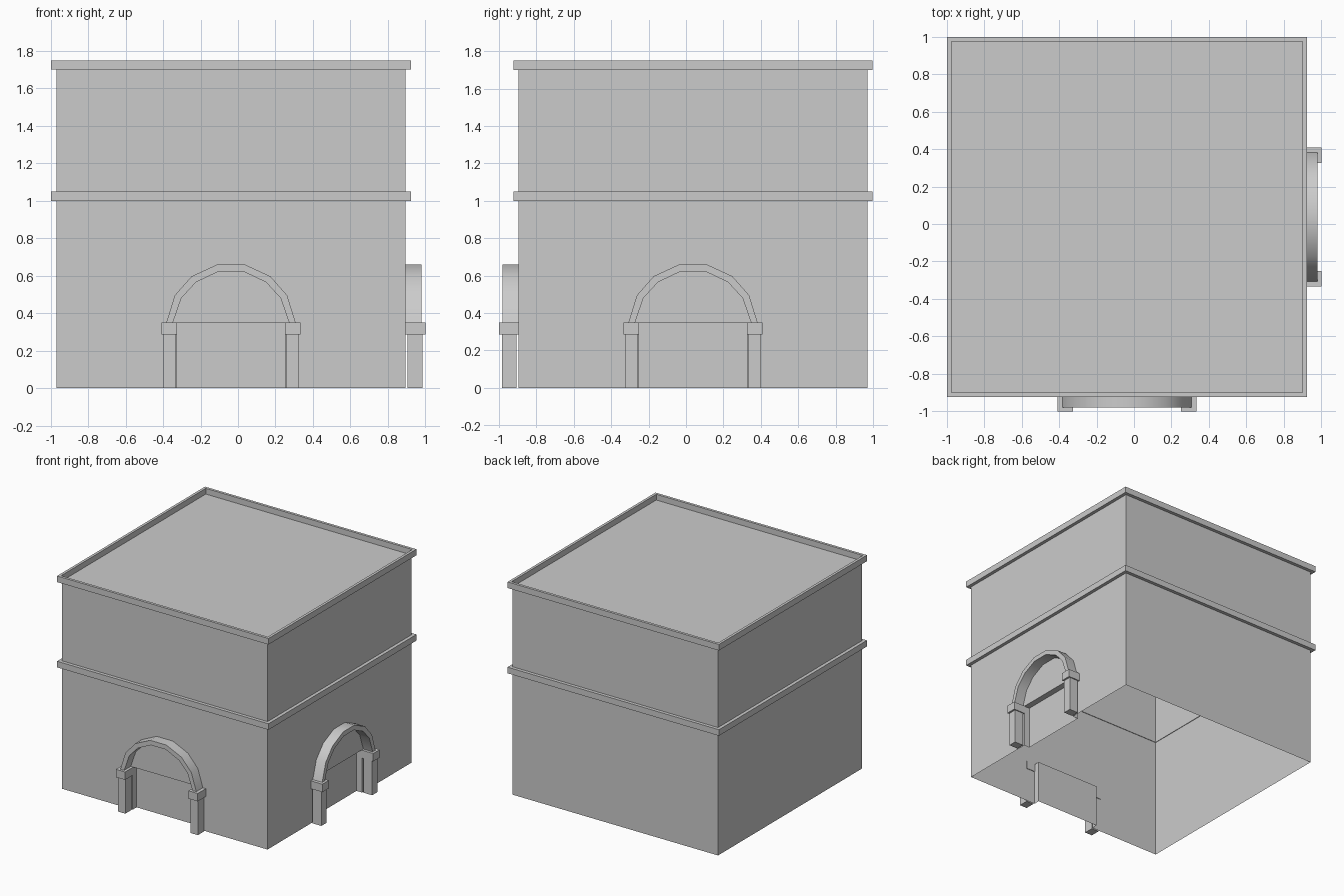
import bpy, bmesh, math
from mathutils import Matrix, Vector

cube = bpy.data.objects.get("Cube")
if cube:
    bpy.data.objects.remove(cube, do_unlink=True)

CENTRE = Vector((-0.0375, 0.0375, 0))
WALL, EAVE, ROOF = 0.9325, 0.96, 1.70
DOOR_W, DOOR_H, DOOR_D = 0.292, 0.35, 0.05

stone = bpy.data.materials.new("grey_stone")
stone.use_nodes = True
GREY = (0.6, 0.6, 0.6, 1)
stone.diffuse_color = GREY
stone.node_tree.nodes["Principled BSDF"].inputs["Base Color"].default_value = GREY


def finish(name, bm, turn=0, fix=True):
    """Turn the part to its side of the building and make it an object."""
    if fix:
        bmesh.ops.recalc_face_normals(bm, faces=bm.faces)
    bm.transform(Matrix.Translation(CENTRE) @ Matrix.Rotation(turn * math.pi / 2, 4, 'Z'))
    mesh = bpy.data.meshes.new(name)
    bm.to_mesh(mesh)
    bm.free()
    mesh.materials.append(stone)
    ob = bpy.data.objects.new(name, mesh)
    bpy.context.collection.objects.link(ob)
    return ob


def face(bm, pts):
    return bm.faces.new([bm.verts.new(p) for p in pts])


def box(bm, x0, x1, y0, y1, z0, z1):
    m = (Matrix.Translation(((x0 + x1) / 2, (y0 + y1) / 2, (z0 + z1) / 2))
         @ Matrix.Diagonal((x1 - x0, y1 - y0, z1 - z0, 1)))
    bmesh.ops.create_cube(bm, size=1, matrix=m)


def ring(name, outer, inner, z0, z1):
    """Square moulding around the building."""
    bm = bmesh.new()
    loops = [[bm.verts.new((sx * r, sy * r, z)) for sx, sy in
              ((-1, -1), (1, -1), (1, 1), (-1, 1))]
             for r, z in ((outer, z0), (outer, z1), (inner, z1), (inner, z0))]
    for i in range(4):
        a, b = loops[i], loops[(i + 1) % 4]
        for j in range(4):
            k = (j + 1) % 4
            bm.faces.new((a[j], a[k], b[k], b[j]))
    finish(name, bm)


# Thin outer walls: two with a shallow doorway recess, two plain
for turn, side in enumerate(("front", "left", "back", "right")):
    bm = bmesh.new()
    w, d, h = DOOR_W, -WALL, DOOR_H
    outline = [(WALL, 0), (WALL, ROOF), (-WALL, ROOF), (-WALL, 0)]
    door = [(-w, 0), (-w, h), (w, h), (w, 0)]
    if turn < 2:
        outline += door
    face(bm, [(x, d, z) for x, z in reversed(outline)])
    if turn < 2:
        b = d + DOOR_D
        face(bm, [(x, b, z) for x, z in reversed(door)])
        for (x0, z0), (x1, z1) in zip(door, door[1:]):
            face(bm, [(x0, d, z0), (x1, d, z1), (x1, b, z1), (x0, b, z0)])
        bmesh.ops.remove_doubles(bm, verts=bm.verts, dist=0.0001)
    for f in bm.faces:
        f.normal_update()
    if bm.faces[:][0].normal.y > 0:
        bmesh.ops.reverse_faces(bm, faces=bm.faces)
    finish(side + "_wall", bm, turn, fix=False)

# Flat roof, cornice and storey band
bm = bmesh.new()
face(bm, [(sx * 0.945, sy * 0.945, ROOF + 0.003) for sx, sy in
          ((-1, -1), (1, -1), (1, 1), (-1, 1))])
finish("flat_roof", bm, fix=False)
ring("cornice", EAVE, 0.938, ROOF, 1.75)
ring("storey_band", EAVE, 0.928, 1.0, 1.05)

# Half profiles of the arch, from springing to crown
OUTER = [(0.345, 0.35), (0.30, 0.495), (0.21, 0.597), (0.073, 0.66)]
INNER = [(0.31, 0.35), (0.265, 0.48), (0.187, 0.565), (0.067, 0.622)]


def mirrored(half):
    return half + [(-x, z) for x, z in reversed(half)]


# Portals: posts, capitals and arch on the front and the left
for turn, side in enumerate(("front", "left")):
    posts, caps = bmesh.new(), bmesh.new()
    for s in (-1, 1):
        x0, x1 = sorted((s * 0.296, s * 0.363))
        box(posts, x0, x1, -1.0225, -0.9425, 0, 0.29)
        x0, x1 = sorted((s * 0.288, s * 0.372))
        box(caps, x0, x1, -1.0375, -0.9275, 0.285, 0.35)
    finish(side + "_portal_posts", posts, turn)
    finish(side + "_portal_capitals", caps, turn)

    bm = bmesh.new()
    sections = [[bm.verts.new((x, y, z)) for (x, z), y in
                 ((o, -1.0175), (o, -WALL), (i, -WALL), (i, -1.0175))]
                for o, i in zip(mirrored(OUTER), mirrored(INNER))]
    for a, b in zip(sections, sections[1:]):
        for j in range(4):
            k = (j + 1) % 4
            bm.faces.new((a[j], a[k], b[k], b[j]))
    bm.faces.new(sections[0])
    bm.faces.new(sections[-1])
    arch = finish(side + "_portal_arch", bm, turn)
    bpy.ops.object.select_all(action='DESELECT')
    arch.select_set(True)
    bpy.context.view_layer.objects.active = arch
    bpy.ops.object.shade_smooth_by_angle(angle=math.radians(40))
